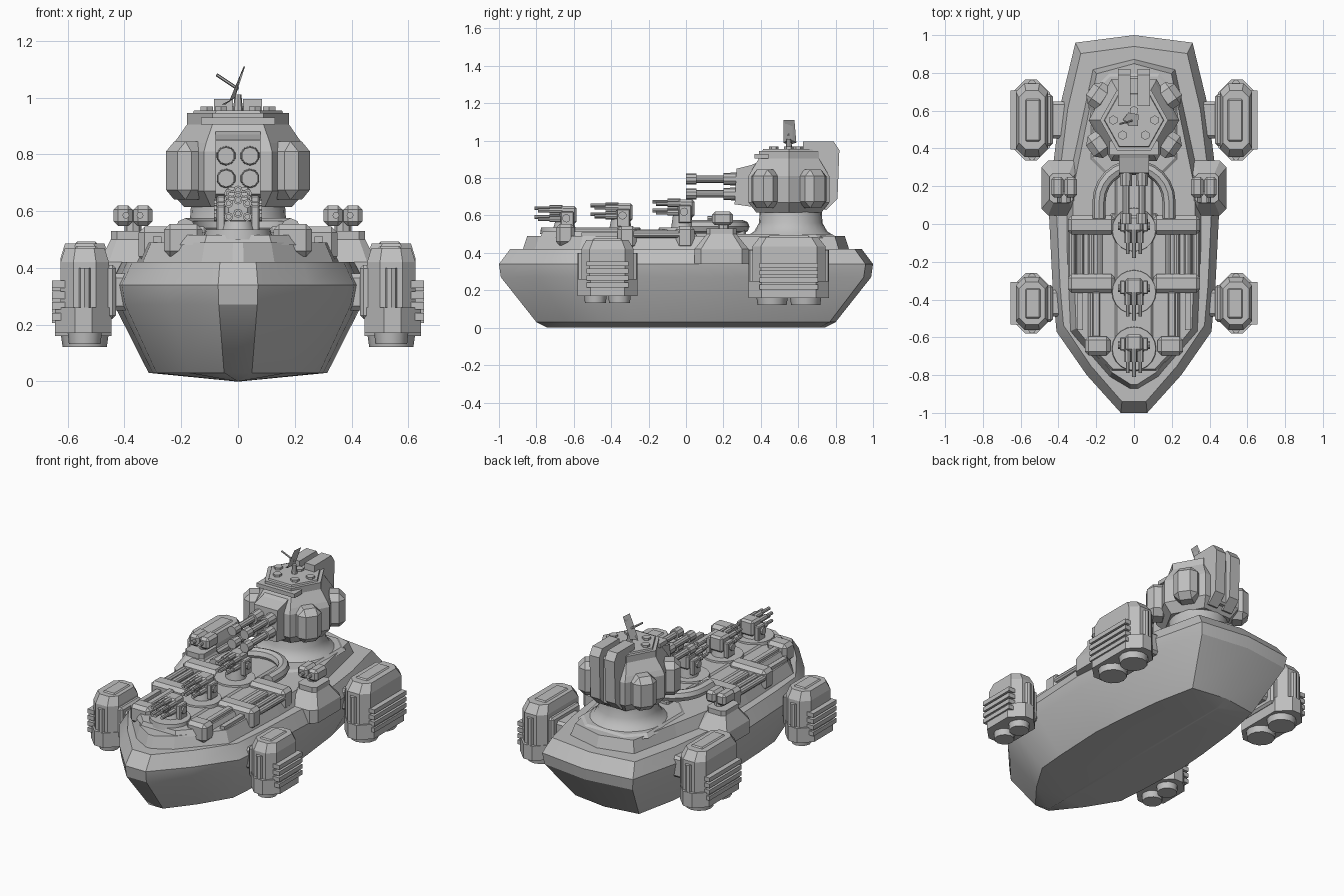
import bpy, bmesh, math
from mathutils import Vector, Matrix

if "Cube" in bpy.data.objects:
    bpy.data.objects.remove(bpy.data.objects["Cube"])

grey = bpy.data.materials.new("light grey")
grey.diffuse_color = (0.52, 0.52, 0.52, 1)
grey.use_nodes = True
grey.node_tree.nodes["Principled BSDF"].inputs["Base Color"].default_value = grey.diffuse_color


def finish(name, bm, mirror=False, smooth=False):
    bmesh.ops.recalc_face_normals(bm, faces=bm.faces[:])
    me = bpy.data.meshes.new(name)
    bm.to_mesh(me)
    bm.free()
    ob = bpy.data.objects.new(name, me)
    bpy.context.collection.objects.link(ob)
    me.materials.append(grey)
    if mirror:
        ob.modifiers.new("mirror", 'MIRROR')
    if smooth:
        bpy.ops.object.select_all(action='DESELECT')
        ob.select_set(True)
        bpy.context.view_layer.objects.active = ob
        bpy.ops.object.shade_smooth_by_angle(angle=math.radians(30))
    return ob


def loft(name, rings, mirror=False, smooth=False):
    bm = bmesh.new()
    vs = [[bm.verts.new(p) for p in r] for r in rings]
    n = len(vs[0])
    for a, b in zip(vs, vs[1:]):
        for i in range(n):
            j = (i + 1) % n
            bm.faces.new((a[i], a[j], b[j], b[i]))
    bm.faces.new(vs[0])
    bm.faces.new(vs[-1])
    return finish(name, bm, mirror, smooth)


def box(name, x, y, z, bevel=0, mirror=False, rot=None):
    """Box from (min, max) ranges, with optional chamfer and matrix."""
    bm = bmesh.new()
    bmesh.ops.create_cube(bm, size=1)
    for v in bm.verts:
        v.co = [(a + b) / 2 + c * (b - a) for (a, b), c in zip((x, y, z), v.co)]
    if bevel:
        bmesh.ops.bevel(bm, geom=bm.edges[:], offset=bevel, segments=1, affect='EDGES')
    if rot:
        bm.transform(rot)
    return finish(name, bm, mirror)


def rod(name, p, q, r1, r2=None, n=10, mirror=False):
    p, q = Vector(p), Vector(q)
    d = q - p
    bm = bmesh.new()
    m = Matrix.Translation((p + q) / 2) @ d.to_track_quat('Z', 'Y').to_matrix().to_4x4()
    bmesh.ops.create_cone(bm, cap_ends=True, segments=n, radius1=r1,
                          radius2=r1 if r2 is None else r2, depth=d.length, matrix=m)
    return finish(name, bm, mirror, True)


def full(half):
    return half + [(-x, y) for x, y in reversed(half) if x > 0]


def rings(outline, levels, cx=0, cy=0):
    return [[(cx + x * sx, cy + y * sy, z) for x, y in outline] for sx, sy, z in levels]


def octagon(hx, hy, c):
    return [(hx, -hy + c), (hx, hy - c), (hx - c, hy), (c - hx, hy),
            (-hx, hy - c), (-hx, c - hy), (c - hx, -hy), (hx - c, -hy)]


def ngon(n, off=0):
    return [(math.cos(off + i * math.tau / n), math.sin(off + i * math.tau / n)) for i in range(n)]


# Hull with shallow keel and chamfered gunwale
hull = full([(.07, -1), (.25, -.8), (.41, -.57), (.43, -.35), (.45, .05),
             (.43, .3), (.385, .65), (.31, .96), (0, 1)])
loft("hull", rings(hull, [(.02, .74, 0), (.7, .8, .03), (.97, .99, .27),
                          (1, 1, .34), (.91, .94, .42)]), smooth=True)

# Raised deck and its inner step
deck = full([(.02, -.875), (.13, -.81), (.34, -.57), (.36, -.1), (.36, .18),
             (.29, .5), (.22, .82), (0, .875)])
loft("raised_deck", rings(deck, [(1, 1, .41), (.9, .97, .49)]))
loft("forward_deck", rings(octagon(.25, .42, .13), [(1, 1, .48), (.92, .97, .515)], 0, -.36))
loft("rear_deck_step", rings(octagon(.24, .29, .1), [(1, 1, .48), (.9, .9, .5)], 0, .52))
box("spine", (-.1, .1), (-.72, .32), (.48, .525), .01)

# Deck fittings: cross blocks, pipes, rails and corner boxes
for y0, y1 in ((-.365, -.265), (-.055, .045)):
    box("cross_block", (.1, .35), (y0, y1), (.42, .545), .02, True)
for x in (.18, .225, .285, .33):
    rod("deck_pipe", (x, -.28, .50), (x, -.03, .50), .02, mirror=True)
box("corner_box", (.125, .26), (-.695, -.595), (.44, .555), .02, True)
box("deck_rail", (.18, .22), (-.6, -.36), (.5, .535), .006, True)
box("edge_rail", (.27, .30), (-.56, -.36), (.48, .51), 0, True)

# Curved pipe behind the aft gun
curve = [[(.185 * math.cos(a), .12 + .185 * math.sin(a), .54)
          for a in [math.pi * i / 12 for i in range(13)]]][0]
path = [(.185, .03, .54)] + curve + [(-.185, .03, .54)]
tube = []
for i, p in enumerate(path):
    t = (Vector(path[min(i + 1, 14)]) - Vector(path[max(i - 1, 0)])).normalized()
    side = t.cross(Vector((0, 0, 1)))
    tube.append([Vector(p) + .035 * (c * side + s * Vector((0, 0, 1))) for c, s in ngon(8)])
loft("curved_pipe", tube, smooth=True)

# Three deck guns, stepped upward toward the rear
for y, z in ((-.63, .605), (-.33, .62), (0, .64)):
    rod("gun_ring", (0, y - .03, .5), (0, y - .03, .535), .12, .115, 20)
    rod("gun_pivot", (0, y - .02, .53), (0, y - .02, z - .04), .06, .05, 12)
    box("gun_body", (-.045, .045), (y - .045, y + .045), (z - .05, z + .045), .012)
    for s in (-1, 1):
        box("gun_cheek", (s * .06 - .015, s * .06 + .015), (y - .04, y + .03), (z - .08, z + .015), .005)
    rod("gun_trunnion", (-.085, y - .01, z - .02), (.085, y - .01, z - .02), .022)
    for x in (-.033, 0, .033):
        for dz in (-.025, .022):
            dy = -.02 if x == 0 else 0
            e = z + dz + (.012 if x == 0 else 0)
            rod("gun_barrel", (x, y - .03, e), (x, y - .16 + dy, e), .01, n=8)
            rod("gun_sleeve", (x, y - .03, e), (x, y - .10, e), .016, n=8)

# Main turret: neck, faceted body and cap
neck = ngon(24)
loft("turret_neck", rings(neck, [(.24, .24, .485), (.195, .195, .515), (.17, .17, .56),
                                 (.165, .165, .63)], 0, .56), smooth=True)
hexa = ngon(6)
loft("turret_body", rings(hexa, [(.19, .2, .615), (.24, .25, .67), (.24, .25, .81),
                                 (.225, .23, .84), (.18, .185, .905), (.18, .185, .945)], 0, .55))
loft("turret_roof", rings(hexa, [(.16, .165, .94), (.155, .16, .955)], 0, .55))
box("turret_brow", (-.13, .13), (.365, .44), (.905, .93))

# Armour pods on the turret's oblique faces
for a in (35, 145, 215, 325):
    m = Matrix.Translation((0, .55, 0)) @ Matrix.Rotation(math.radians(a), 4, 'Z')
    box("turret_pod", (.16, .285), (-.07, .07), (.64, .845), .035, rot=m)

# Twin launch boxes on the turret's back
bm_profile = [(.62, .66), (.75, .63), (.81, .69), (.82, .95), (.79, .995), (.625, .995)]
loft("turret_back_rib", [[(x, y, z) for y, z in bm_profile] for x in (.018, .085)], mirror=True)
box("turret_back_core", (-.03, .03), (.65, .78), (.65, .94), .01)

# Mantlet and four main barrels
mantlet = [(.26, .66), (.40, .64), (.42, .90), (.35, .87), (.27, .85)]
loft("mantlet", [[(x, y, z) for y, z in mantlet] for x in (-.08, .08)])
for z in (.715, .795):
    rod("barrel_sleeve", (.042, .33, z), (.042, .2, z), .037, .032, 10, True)
    rod("main_barrel", (.042, .24, z), (.042, .02, z), .02, n=10, mirror=True)
    rod("muzzle", (.042, .055, z), (.042, 0, z), .03, n=10, mirror=True)

# Roof hatches and the dish antenna
for x, y in ((-.11, .55), (.11, .55), (-.06, .47), (.06, .47), (0, .6)):
    rod("roof_hatch", (x, y, .95), (x, y, .968), .025, n=6)
rod("antenna_post", (0, .55, .95), (0, .55, 1.01), .018, .012, 8)
dish = [[(-.06, .55, .975), (-.03, .52, .99), (.02, .52, 1.11), (.025, .58, 1.11), (-.03, .59, .99)],
        [(-.045, .55, .975), (-.01, .54, 1), (.012, .53, 1.09), (.012, .57, 1.09), (-.01, .57, 1)]]
loft("dish", dish)
rod("dish_feed", (0, .55, 1.03), (-.075, .53, 1.08), .006, n=6)

# Side sponsons with small twin guns
spons = octagon(.105, .145, .035)
loft("sponson", rings(spons, [(1, 1, .34), (1, 1, .42), (.6, .55, .5), (.6, .55, .53)], .385, .19), True)
rod("sponson_pivot", (.37, .2, .52), (.37, .2, .57), .03, n=8, mirror=True)
for x in (.335, .405):
    box("sponson_gun", (x - .033, x + .033), (.14, .25), (.548, .62), .015, True)
box("sponson_gun_link", (.35, .39), (.17, .23), (.565, .605), 0, True)
for x in (.345, .395):
    rod("sponson_barrel", (x, .15, .585), (x, .115, .585), .012, n=8, mirror=True)

# Four side engine pods: body, cap, louvres, exhausts and hull struts
for cy, hy, z0, zt in ((.55, .195, .19, .435), (-.42, .14, .2, .42)):
    pod = octagon(.085, hy, .045)
    loft("engine_body", rings(pod, [(.85, .93, z0 - .02), (1, 1, z0), (1, 1, zt),
                                    (.82, .8, zt + .05)], .54, cy), True)
    loft("engine_flange", rings(octagon(.1, hy + .02, .07),
                                [(1, 1, z0 - .03), (1, 1, z0 + .06)], .545, cy), True)
    box("engine_hatch", (.49, .58), (cy - hy * .6, cy + hy * .6), (zt + .03, zt + .057), .012, True)
    for i in range(4):
        z = z0 + .015 + i * .038
        box("louvre", (.61, .655), (cy - hy * .8, cy + hy * .8), (z, z + .026), 0, True)
    for s in (-1, 1):
        y = cy + s * hy * .46
        rod("exhaust", (.54, y, z0 - .068), (.54, y, z0), hy * .4, hy * .45, 12, True)
        rod("pod_corner_post", (.54, cy + s * hy, z0), (.54, cy + s * hy, zt - .02), .02, n=8, mirror=True)
    box("engine_strut", (.34, .47), (cy - hy * .5, cy + hy * .5), (.25, .38), .015, True)
    box("inner_plate", (.43, .47), (cy - hy * .7, cy + hy * .7), (.22, .41), .012, True)
